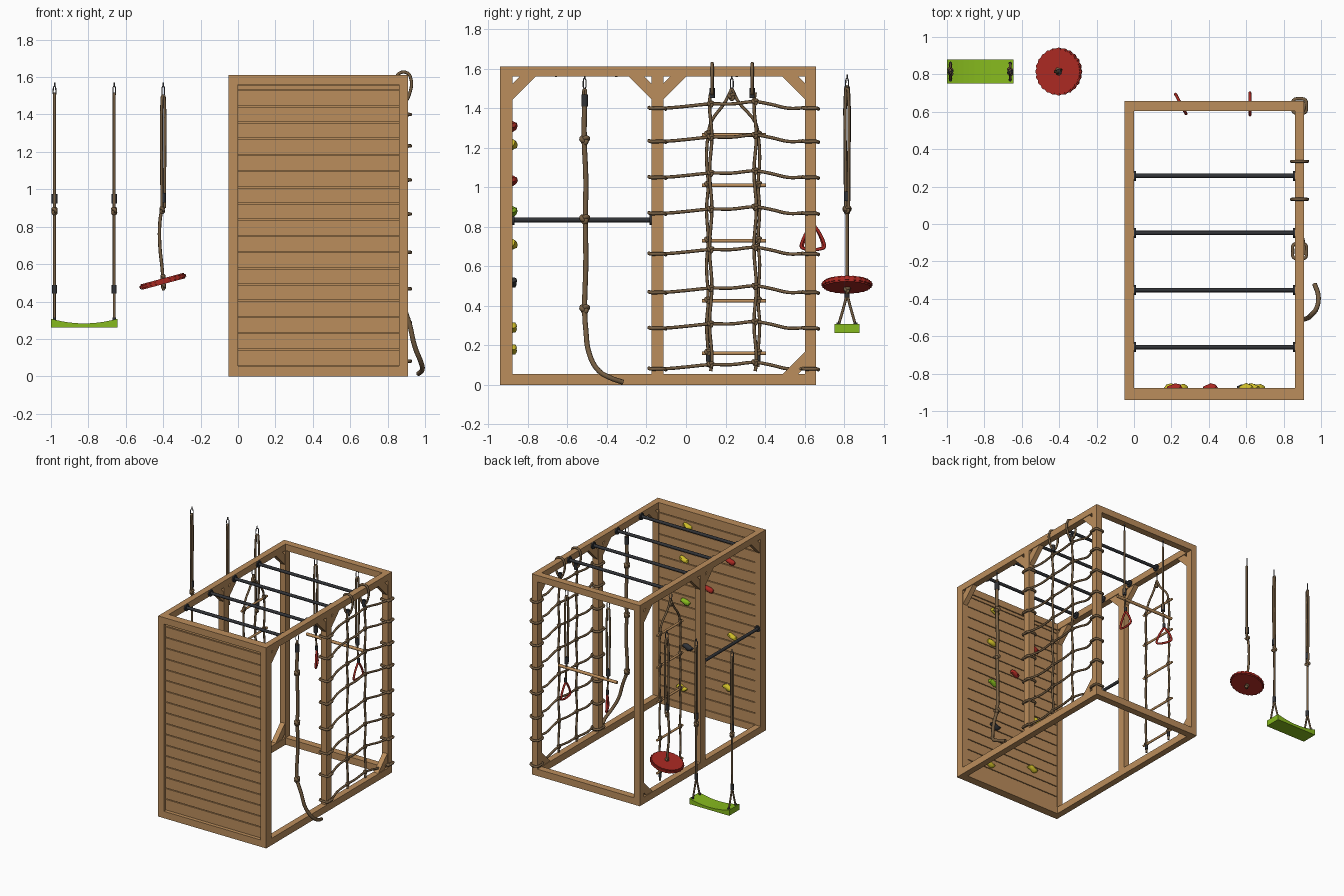
import bpy, bmesh, math, random
from mathutils import Vector, Matrix

if "Cube" in bpy.data.objects:
    bpy.data.objects.remove(bpy.data.objects["Cube"])
random.seed(4)

def mat(name, col):
    m = bpy.data.materials.new(name)
    m.diffuse_color = (*col, 1)
    m.use_nodes = True
    m.node_tree.nodes["Principled BSDF"].inputs["Base Color"].default_value = m.diffuse_color
    return m

WOOD = mat("timber", (.50, .27, .107))
ROPE = mat("rope brown", (.18, .112, .055))
DARK = mat("dark grey", (.03, .032, .037))
RED = mat("red", (.40, .022, .016))
GREEN = mat("lime green", (.24, .49, .013))
YELLOW = mat("yellow", (.61, .50, .022))
STEEL = mat("steel", (.12, .12, .13))

def add(name, bm, m, smooth=False):
    bmesh.ops.recalc_face_normals(bm, faces=bm.faces[:])
    me = bpy.data.meshes.new(name)
    bm.to_mesh(me)
    bm.free()
    me.materials.append(m)
    ob = bpy.data.objects.new(name, me)
    bpy.context.collection.objects.link(ob)
    if smooth:
        bpy.ops.object.select_all(action='DESELECT')
        ob.select_set(True)
        bpy.context.view_layer.objects.active = ob
        bpy.ops.object.shade_smooth_by_angle(angle=math.radians(40))
    return ob

def box(name, x, y, z, m=WOOD):
    bm = bmesh.new()
    lo, hi = Vector((x[0], y[0], z[0])), Vector((x[1], y[1], z[1]))
    bmesh.ops.create_cube(bm, size=1, matrix=Matrix.Translation((lo + hi) / 2) @ Matrix.Diagonal((*(hi - lo), 1)))
    return add(name, bm, m)

def prism(name, pts, axis_point, depth, m):
    """Extrude a profile; axis_point maps (u, v, depth) to a 3D point."""
    bm = bmesh.new()
    f = bm.faces.new([bm.verts.new(axis_point(u, v, -depth)) for u, v in pts])
    r = bmesh.ops.extrude_face_region(bm, geom=[f])
    vs = [g for g in r['geom'] if isinstance(g, bmesh.types.BMVert)]
    bmesh.ops.translate(bm, vec=Vector(axis_point(0, 0, depth)) - Vector(axis_point(0, 0, -depth)), verts=vs)
    return add(name, bm, m)

def rod(name, a, b, r, m, seg=12):
    a, b = Vector(a), Vector(b)
    bm = bmesh.new()
    M = Matrix.Translation((a + b) / 2) @ (b - a).to_track_quat('Z', 'Y').to_matrix().to_4x4()
    bmesh.ops.create_cone(bm, cap_ends=True, segments=seg, radius1=r, radius2=r, depth=(b - a).length, matrix=M)
    return add(name, bm, m, True)

def tube(name, pts, r, m=ROPE, cyclic=False, res=4):
    cu = bpy.data.curves.new(name, 'CURVE')
    cu.dimensions = '3D'
    cu.bevel_depth, cu.bevel_resolution, cu.resolution_u, cu.use_fill_caps = r, 2, res, True
    s = cu.splines.new('BEZIER')
    s.bezier_points.add(len(pts) - 1)
    for bp, p in zip(s.bezier_points, pts):
        bp.co = p
        bp.handle_left_type = bp.handle_right_type = 'AUTO'
    s.use_cyclic_u = cyclic
    cu.materials.append(m)
    ob = bpy.data.objects.new(name, cu)
    bpy.context.collection.objects.link(ob)
    bpy.ops.object.select_all(action='DESELECT')
    ob.select_set(True)
    bpy.context.view_layer.objects.active = ob
    bpy.ops.object.convert(target='MESH')
    return bpy.context.object

def knot(name, p, s=.004, r=.008):
    pts = []
    for i in range(12):
        t = i * math.tau / 12
        pts.append(Vector(p) + s * Vector((-1.4 * math.sin(3 * t), math.sin(t) + 2 * math.sin(2 * t), math.cos(t) - 2 * math.cos(2 * t))))
    tube(name, pts, r, ROPE, True, 3)

def clip(name, x, y, z, r=.014, h=.05):
    rod(name, (x, y, z - h / 2), (x, y, z + h / 2), r, DARK)

def eye(name, x, y, z=1.53):
    tube(name, [(x, y, z - .03), (x + .007, y + .007, z), (x, y, z + .022), (x - .007, y - .007, z)], .003, STEEL, True)
    rod(name + "_shank", (x, y, z + .018), (x, y, z + .04), .004, STEEL, 8)

def double_rope(name, x, y, z0, dx, dy, ztop=1.49):
    # two strands hanging from an eye, gathered by a dark clip
    eye(name + "_eye", x, y)
    tube(name, [(x + dx, y + dy, z0), (x + dx, y + dy, ztop - .02), (x, y, ztop + .01), (x - dx, y - dy, ztop - .02), (x - dx, y - dy, z0)], .008)

# ---- timber frame
X0, X1, Y0, Y1, H = -.05, .91, -.942, .658, 1.612
SIDES = {"left": (X0, 0), "right": (.86, X1)}
for s, xs in SIDES.items():
    box(s + "_front_post", xs, (Y0, -.877), (.055, 1.56))
    box(s + "_middle_post", xs, (-.175, -.115), (.055, 1.56))
    box(s + "_back_post", xs, (.603, Y1), (.055, 1.56))
    for lv, zs in {"top": (1.56, H), "bottom": (0, .055)}.items():
        box(f"{s}_{lv}_rail", xs, (-.877, .603), zs)
for lv, zs in {"top": (1.56, H), "bottom": (0, .055)}.items():
    box(f"front_{lv}_rail", (X0, X1), (Y0, -.877), zs)
    box(f"back_{lv}_rail", (X0, X1), (.603, Y1), zs)

# ---- diagonal corner braces
BR = [(.115, 0), (.035, 0), (0, .035), (0, .115)]
for s, xs in SIDES.items():
    cx = sum(xs) / 2
    for i, (y, d, z, k) in enumerate([(-.877, 1, 1.56, -1), (-.175, -1, 1.56, -1), (-.115, 1, 1.56, -1), (.603, -1, 1.56, -1), (.603, -1, .055, 1)]):
        prism(f"{s}_brace_{i}", BR, lambda u, v, w: (cx + w, y + d * u, z + k * v), .02, WOOD)

# ---- slatted climbing wall
box("wall_core", (0, .86), (-.908, -.893), (.055, 1.56))
cuts = [.055] + [.145 + .0866 * i for i in range(17)] + [1.56]
for i, (a, b) in enumerate(zip(cuts, cuts[1:])):
    box(f"wall_slat_{i}", (0, .86), (-.918, -.883), (a + .003, b - .003))

# ---- climbing holds
HOLDS = [(.60, 1.49, YELLOW), (.22, 1.31, RED), (.63, 1.215, YELLOW), (.41, 1.035, RED), (.62, .88, GREEN),
         (.20, .71, YELLOW), (.60, .52, DARK), (.24, .29, YELLOW), (.65, .18, YELLOW)]
for i, (x, z, m) in enumerate(HOLDS):
    bm = bmesh.new()
    bmesh.ops.create_icosphere(bm, subdivisions=2, radius=1)
    ph = random.random() * 6
    for v in bm.verts:
        v.co *= 1 + .18 * math.sin(4 * v.co.x + ph) * math.cos(3 * v.co.z)
        v.co = Vector((x + .045 * v.co.x, -.876 + .022 * v.co.y, z + .022 * v.co.z + .008 * math.sin(3 * v.co.x)))
    add(f"climbing_hold_{i}", bm, m, True)

# ---- monkey bars and side bar with end flanges
for i, y in enumerate((.257, -.048, -.353, -.658)):
    rod(f"monkey_bar_{i}", (0, y, 1.585), (.86, y, 1.585), .012, DARK)
    for x, e in ((0, .01), (.86, -.01)):
        rod(f"monkey_flange_{i}", (x, y, 1.585), (x + e, y, 1.585), .027, DARK)
rod("side_bar", (-.025, -.877, .835), (-.025, -.175, .835), .012, DARK)
for a, b in ((-.877, -.867), (-.185, -.175)):
    rod("side_bar_flange", (-.025, a, .835), (-.025, b, .835), .025, DARK)

# ---- climbing net on the right side
NX, V1, V2 = .885, .125, .35
ROWS = [1.40, 1.232, 1.05, .868, .663, .468, .287, .081]
def wrap(name, y0, y1, z):
    pts = [(.852, y0, z), (.885, y0 - .009, z + .004), (.918, y0, z), (.921, (y0 + y1) / 2, z),
           (.918, y1, z), (.885, y1 + .009, z - .004), (.852, y1, z), (.849, (y0 + y1) / 2, z)]
    tube(name, pts, .009, ROPE, True, 3)
for i, z in enumerate(ROWS):
    wrap(f"net_wrap_middle_{i}", -.178, -.112, z)
    wrap(f"net_wrap_back_{i}", .600, .661, z)
    tube(f"net_rope_{i}", [(.918, -.165, z), (.905, -.09, z + .002), (NX, 0, z + .01), (NX, V1, z + .022),
                           (NX, .23, z + .022), (NX, V2, z + .033), (NX, .43, z + .02), (NX, .52, z), (.905, .60, z + .002), (.918, .65, z)], .0085)
    for v, dz in ((V1, .022), (V2, .033)):
        knot(f"net_knot_{i}", (NX, v, z + dz), .0042, .008)
for v in (V1 + .007, V2 - .015):
    tube("net_hanger", [(.92, v, 1.52), (.922, v, 1.6), (.905, v, 1.622), (.865, v, 1.622), (.848, v, 1.6), (.85, v, 1.52), (.885, v, 1.47)], .0085, ROPE, True)
    clip("net_clip", NX, v, 1.478)
for v in (V1, V2):
    tube("net_upright", [(NX, v, 1.48)] + [(NX, v + (.006 if k % 2 else -.006), z + .028) for k, z in enumerate(ROWS)] + [(NX, v, .07)], .0085)

# ---- knotted climbing rope
CY = -.513
eye("climbing_rope_eye", NX, CY)
tube("climbing_rope_loop", [(NX, CY - .008, 1.42), (NX, CY - .006, 1.47), (NX, CY, 1.495), (NX, CY + .006, 1.47), (NX, CY + .008, 1.42)], .007)
clip("climbing_rope_clip", NX, CY, 1.44, .017, .06)
tube("climbing_rope", [(NX, CY, 1.45), (NX, CY - .002, 1.24), (NX, CY + .006, 1.05), (NX, CY + .004, .84), (NX, CY + .006, .6),
                       (NX, CY, .385), (.917, -.507, .28), (.945, -.49, .16), (.98, -.44, .07), (.985, -.38, .035), (.965, -.32, .014)], .013)
for z in (1.24, .84, .385):
    knot("climbing_rope_knot", (NX, CY, z), .0058, .012)

# ---- rope ladder on the left side
LX = -.025
RUNGS = [1.265, 1.01, .73, .425, .16]
eye("ladder_eye", LX, .232)
for y, d in ((.112, -1), (.365, 1)):
    pts = [(LX, .232, 1.50), (LX, .232 + d * .035, 1.43), (LX, y - d * .015, 1.33)]
    for z in RUNGS:
        pts += [(LX, y, z), (LX, y + d * .008, z - .12)] if z > .2 else [(LX, y, z), (LX, y, .09)]
    tube("ladder_rope", pts, .008)
    for z in RUNGS:
        knot("ladder_knot", (LX, y, z + .005), .0045, .008)
    clip("ladder_end_clip", LX, y, .135, .011, .035)
knot("ladder_top_knot", (LX, .232, 1.46), .005, .009)
for i, z in enumerate(RUNGS):
    rod(f"ladder_rung_{i}", (LX, .08, z), (LX, .405, z), .009, WOOD)

# ---- trapeze bar with triangular hand rings under the back rail
rod("trapeze_bar", (.17, .63, .925), (.69, .63, .925), .012, WOOD)
for x, a in ((.25, math.radians(-62)), (.62, math.radians(90))):
    double_rope("trapeze_rope", x, .63, .97, .006, .006)
    clip("trapeze_clip", x, .63, .985, .015, .055)
    tube("trapeze_lower_rope", [(x, .63, .98), (x, .635, .9), (x, .642, .81)], .007)
    clip("ring_clip", x, .642, .83, .011, .035)
    tri = [(0, .81), (.012, .8), (.057, .715), (.058, .698), (.045, .69), (-.045, .69), (-.058, .698), (-.057, .715), (-.012, .8)]
    tube("hand_ring", [(x + u * math.cos(a), .642 + u * math.sin(a), z) for u, z in tri], .008, RED, True)

# ---- swing
SY = .815
top = [(-.645 - .355 * i / 12, .283 + .025 * (i / 6 - 1) ** 2) for i in range(13)]
prism("swing_seat", [(-1.0, .262), (-.645, .262)] + top, lambda u, v, w: (u, SY + w, v), .064, GREEN)
for x in (-.981, -.662):
    double_rope("swing_rope", x, SY, .9, 0, .008, 1.5)
    clip("swing_upper_clip", x, SY, .95, .015, .05)
    knot("swing_knot", (x, SY, .885), .0055, .009)
    tube("swing_lower_rope", [(x, SY, .9), (x, SY + .002, .7), (x, SY, .45)], .008)
    clip("swing_lower_clip", x, SY, .465, .013, .045)
    for d in (-1, 1):
        tube("swing_fork", [(x, SY, .46), (x, SY + d * .018, .39), (x, SY + d * .044, .30)], .007)
        clip("swing_seat_fixing", x, SY + d * .044, .305, .009, .02)

# ---- disc swing with scalloped rim, hanging at a tilt
bm = bmesh.new()
bmesh.ops.create_cone(bm, cap_ends=True, segments=96, radius1=.123, radius2=.123, depth=.03)
bmesh.ops.bevel(bm, geom=[e for e in bm.edges if abs(e.verts[0].co.z - e.verts[1].co.z) < 1e-5], offset=.007, segments=2, affect='EDGES')
for v in bm.verts:
    k = 1.02 + .022 * math.cos(24 * math.atan2(v.co.y, v.co.x))
    v.co.x *= k
    v.co.y *= k
bm.transform(Matrix.Translation((-.402, SY, .508)) @ Matrix.Rotation(math.radians(-15), 4, 'Y'))
add("disc_seat", bm, RED, True)
double_rope("disc_rope", -.40, SY, .9, .007, .007)
clip("disc_clip", -.40, SY, .955, .015, .05)
knot("disc_upper_knot", (-.405, SY, .89), .005, .008)
tube("disc_lower_rope", [(-.405, SY, .91), (-.418, SY, .82), (-.418, SY, .7), (-.405, SY, .57), (-.398, SY, .46)], .009)
knot("disc_top_knot", (-.401, SY, .53), .004, .008)
knot("disc_bottom_knot", (-.398, SY, .482), .004, .008)
